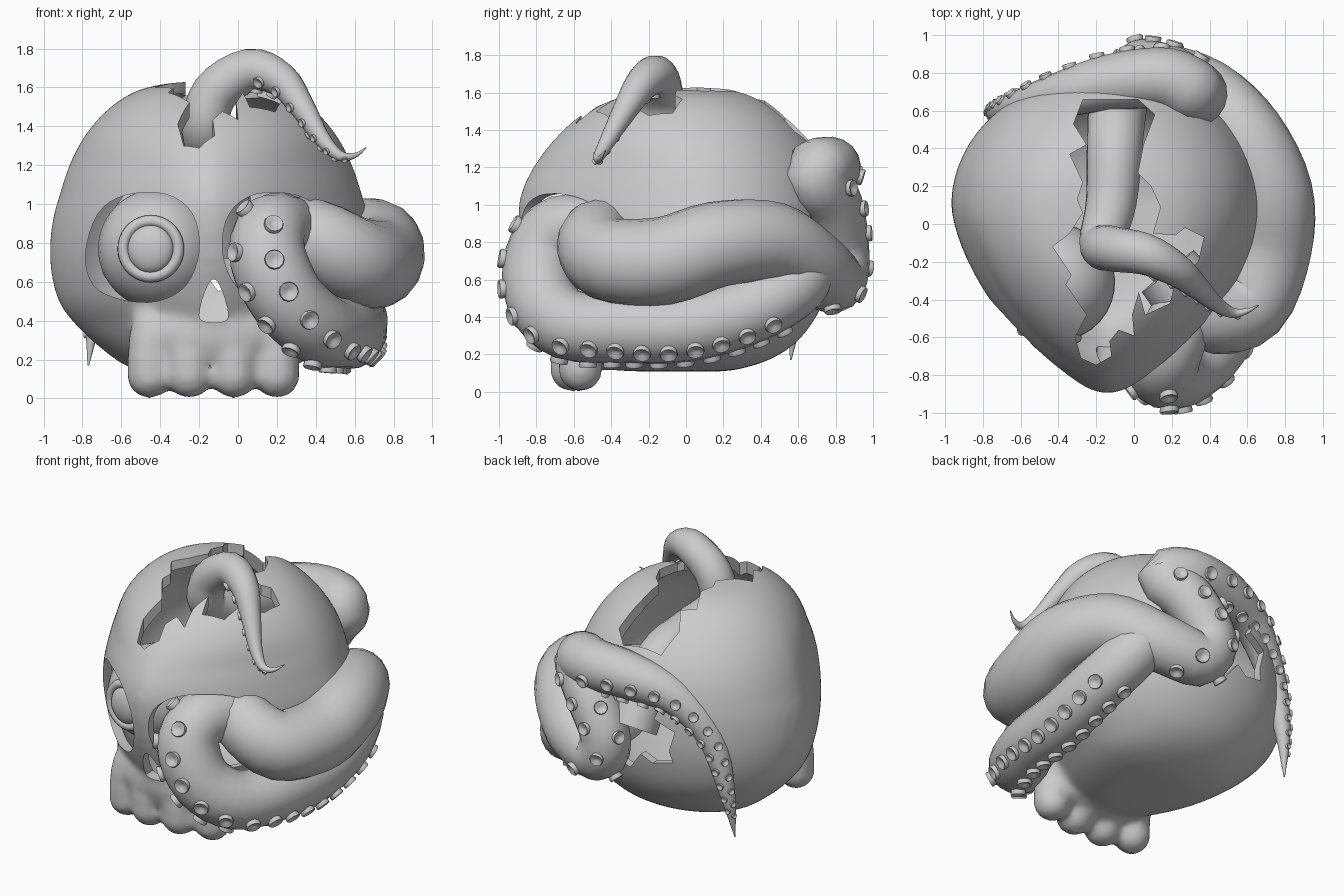
import bpy, bmesh, math
from mathutils import Vector, Matrix

if "Cube" in bpy.data.objects:
    bpy.data.objects.remove(bpy.data.objects["Cube"])

CX = -0.14  # skull centre line


def finish(name, bm, angle=40):
    bmesh.ops.recalc_face_normals(bm, faces=bm.faces[:])
    me = bpy.data.meshes.new(name)
    bm.to_mesh(me)
    bm.free()
    ob = bpy.data.objects.new(name, me)
    bpy.context.collection.objects.link(ob)
    smooth(ob, angle)
    return ob


def smooth(ob, angle=40):
    bpy.ops.object.select_all(action='DESELECT')
    ob.select_set(True)
    bpy.context.view_layer.objects.active = ob
    bpy.ops.object.shade_smooth_by_angle(angle=math.radians(angle))


def modify(ob, kind, **settings):
    m = ob.modifiers.new(kind, kind)
    for k, v in settings.items():
        setattr(m, k, v)
    bpy.context.view_layer.objects.active = ob
    bpy.ops.object.modifier_apply(modifier=m.name)


def cut(ob, cutter):
    cutter.hide_render = True
    modify(ob, 'BOOLEAN', object=cutter, operation='DIFFERENCE', solver='EXACT')
    bpy.data.objects.remove(cutter)


def skin(bm, rings):
    rows = [[bm.verts.new(p) for p in r] for r in rings]
    n = len(rows[0])
    for a, b in zip(rows, rows[1:]):
        for i in range(n):
            bm.faces.new((a[i], a[(i + 1) % n], b[(i + 1) % n], b[i]))
    bm.faces.new(rows[0][::-1])
    bm.faces.new(rows[-1])


def spline(pts, steps, closed=False):
    p = [Vector(q) for q in pts]
    p = [p[-1]] + p + p[:2] if closed else [2 * p[0] - p[1]] + p + [2 * p[-1] - p[-2]]
    out = []
    for a, b, c, d in zip(p, p[1:], p[2:], p[3:]):
        for k in range(steps):
            t = k / steps
            out.append(0.5 * (2 * b + (c - a) * t + (2 * a - 5 * b + 4 * c - d) * t * t
                              + (3 * b - a - 3 * c + d) * t ** 3))
    return out if closed else out + [p[-2]]


def prism(pts, axis, lo, hi):
    bm = bmesh.new()
    place = (lambda u, v, w: (u, v, w)) if axis == 'z' else (lambda u, v, w: (u, w, v))
    skin(bm, [[place(u, v, w) for u, v in pts] for w in (lo, hi)])
    return finish('cutter', bm)


# skull cross-sections: height, half width, front y, back y
SECTIONS = [(.115, .08, -.2, .15), (.125, .25, -.4, .26), (.17, .42, -.55, .42), (.25, .54, -.63, .56),
            (.36, .665, -.7, .66), (.5, .775, -.78, .735), (.7, .82, -.855, .785), (.9, .81, -.89, .795),
            (1.05, .77, -.88, .785), (1.2, .72, -.81, .745), (1.35, .64, -.695, .655), (1.48, .525, -.55, .53),
            (1.57, .39, -.39, .39), (1.61, .24, -.24, .26), (1.625, .08, -.05, .13)]


def skull_shape(bm, inset=0.0):
    rings = []
    for z, hw, yf, yb in spline(SECTIONS, 3):
        n_front = 1.54 + .46 * min(1, max(0, (abs(z - .8) - .4) / .4))
        cy = .1 - .05 * min(1, max(0, (z - 1) / .4))
        ring = []
        for i in range(64):
            a = 2 * math.pi * i / 64
            c, s = math.cos(a), math.sin(a)
            e = 2 / n_front if s < 0 else 1.0
            depth = yb - cy if s > 0 else cy - yf
            x = max(hw - inset, .02) * math.copysign(abs(c) ** e, c)
            y = max(depth - inset, .02) * math.copysign(abs(s) ** e, s)
            ring.append((CX + x, cy + y, .88 + (z - .88) * (1 - inset * 1.3)))
        rings.append(ring)
    skin(bm, rings)


# skull with upper jaw and teeth, fused
bm = bmesh.new()
skull_shape(bm, -.007)
for x, y in ((-.455, -.565), (-.25, -.61), (-.02, -.61), (.2, -.565)):
    for z, r in ((.12, .122), (.2, .122), (.29, .115), (.37, .1)):
        bmesh.ops.create_uvsphere(bm, u_segments=16, v_segments=10, radius=r,
                                  matrix=Matrix.Translation((x, y, z)))
bmesh.ops.create_uvsphere(bm, u_segments=24, v_segments=12, radius=1,
                          matrix=Matrix.Translation((CX + .01, -.5, .33)) @ Matrix.Diagonal((.43, .235, .22, 1)))
skull = finish('skull', bm)
modify(skull, 'REMESH', mode='VOXEL', voxel_size=.024)
modify(skull, 'SMOOTH', factor=.5, iterations=14)

# hollow inside
bm = bmesh.new()
skull_shape(bm, .048)
cut(skull, finish('cutter', bm))

# eye sockets and nose
SOCKET = [(-.785, .74), (-.72, .95), (-.58, 1.045), (-.37, 1.05), (-.235, .95), (-.2, .76),
          (-.27, .58), (-.42, .5), (-.6, .51), (-.74, .58)]
for m in (False, True):
    pts = [(2 * CX - x if m else x, z) for x, z in SOCKET]
    cut(skull, prism(spline(pts, 4, True), 'y', -1.3, -.2))
NOSE = [(-.125, .615), (-.17, .55), (-.2, .43), (-.17, .395), (-.08, .395), (-.05, .43), (-.08, .55)]
cut(skull, prism(spline(NOSE, 3, True), 'y', -1.3, -.5))

# jagged break over the crown
CRACK = [(-.27, .66), (-.32, .53), (-.25, .42), (-.34, .37), (-.27, .22), (-.3, .13), (-.27, .06),
         (-.34, -.05), (-.43, -.12), (-.33, -.27), (-.36, -.32), (-.25, -.48), (-.31, -.6), (-.28, -.71),
         (-.2, -.745), (-.12, -.7), (-.13, -.62), (-.08, -.56), (0, -.59), (-.01, -.48), (.025, -.36),
         (.06, -.48), (.19, -.42), (.22, -.3), (.34, -.2), (.37, -.07), (.27, -.02), (.22, -.06),
         (.1, -.05), (.14, .09), (.09, .2), (.02, .27), (.05, .42), (.11, .58), (.02, .66)]
cut(skull, prism(CRACK, 'z', 1.14, 2))

# jagged break at the back
BACK = [(-.36, 1.08), (-.3, .95), (-.44, .88), (-.4, .74), (-.42, .66), (-.28, .63), (-.2, .68), (-.1, .55),
        (.02, .6), (.12, .48), (.18, .6), (.3, .62), (.26, .8), (.34, .95), (.2, 1.05), (0, 1.0), (-.15, 1.1)]
cut(skull, prism(BACK, 'y', .4, 1.2))
smooth(skull, 35)

# eyeball, iris ring and pupil
EYE = Matrix.Translation((-.41, -.31, .77)) @ Matrix.Rotation(math.radians(-8), 4, 'Z')
bm = bmesh.new()
bmesh.ops.create_uvsphere(bm, u_segments=32, v_segments=20, radius=.31, matrix=EYE)
finish('eyeball', bm)
bm = bmesh.new()
bmesh.ops.create_uvsphere(bm, u_segments=24, v_segments=16, radius=1,
                          matrix=EYE @ Matrix.Translation((0, -.28, 0)) @ Matrix.Diagonal((.12, .06, .125, 1)))
finish('pupil', bm)
bpy.ops.mesh.primitive_torus_add(major_segments=36, minor_segments=10, major_radius=.143, minor_radius=.03)
ring = bpy.context.object
ring.name = 'iris_ring'
ring.matrix_world = EYE @ Matrix.Translation((0, -.275, 0)) @ Matrix.Rotation(math.pi / 2, 4, 'X')
smooth(ring)


def sucker(bm, pos, normal, r):
    rot = normal.to_track_quat('Z', 'Y')
    rings = []
    for pr, ph in ((.85, -.5), (1, .3), (.92, .48), (.75, .45), (.4, .2), (.05, .12)):
        rings.append([pos + rot @ Vector((r * pr * math.cos(k * math.pi / 6),
                                          r * pr * math.sin(k * math.pi / 6), r * ph)) for k in range(12)])
    skin(bm, rings)


def tentacle(name, path, facing, start, end, pitch, steps=4):
    """path: x, y, z, radius; facing(pos) gives the side that bears suckers"""
    fine = spline([Vector(p) for p in path], steps)
    pos = [Vector(p[:3]) for p in fine]
    rad = [max(p[3], .003) for p in fine]
    tan = [(pos[min(i + 1, len(pos) - 1)] - pos[max(i - 1, 0)]).normalized() for i in range(len(pos))]
    u, rings = Vector((.3, .2, 1)), []
    for p, r, t in zip(pos, rad, tan):
        u = (u - t * u.dot(t)).normalized()
        v = t.cross(u)
        rings.append([p + r * (u * math.cos(k * math.pi / 9) + v * math.sin(k * math.pi / 9)) for k in range(18)])
    bm = bmesh.new()
    skin(bm, rings)
    finish(name, bm, 60)
    # two staggered rows of suckers
    bm, gap, side = bmesh.new(), 0, 1
    for i in range(int(start * len(pos)), int(end * len(pos)) - 1):
        seg = (pos[i + 1] - pos[i]).length
        while gap < seg:
            f = gap / seg
            p, r, t = pos[i].lerp(pos[i + 1], f), rad[i] * (1 - f) + rad[i + 1] * f, tan[i].lerp(tan[i + 1], f)
            d = facing(p)
            d = (d - t * d.dot(t) / t.length_squared).normalized()
            d.rotate(Matrix.Rotation(side * math.radians(30), 3, t))
            sucker(bm, p + d * r, d, .012 + .2 * r)
            side = -side
            gap += .03 + pitch * r
        gap -= seg
    finish(name + '_suckers', bm)


# lower tentacle: out of the eye socket, down and back along the side
tentacle('lower_tentacle',
         [(.3, -.4, .86, .17), (.18, -.66, .87, .185), (.155, -.77, .72, .2), (.26, -.77, .5, .195),
          (.42, -.63, .36, .19), (.54, -.35, .34, .185), (.58, 0, .345, .185), (.58, .35, .44, .18),
          (.5, .6, .59, .17), (.36, .68, .78, .13)],
         lambda p: p - Vector((.43, 0, .85)), .16, .86, .18)

# side tentacle: out of the socket, around the right, folded at the back, tip to the left
tentacle('side_tentacle',
         [(.18, -.25, .85, .18), (.38, -.47, .83, .2), (.6, -.42, .71, .225), (.71, -.12, .7, .235),
          (.715, .17, .79, .23), (.58, .47, .8, .215), (.38, .69, .67, .19), (.12, .79, .6, .175),
          (.05, .82, .76, .16), (.19, .78, 1.0, .165), (.32, .69, 1.16, .175), (.17, .77, 1.2, .165),
          (-.12, .75, 1.18, .15), (-.4, .68, 1.09, .12), (-.62, .61, .84, .09), (-.73, .59, .48, .052),
          (-.77, .56, .17, .004)],
         lambda p: Vector((-1, 1, -1)), .4, .98, .3)

# crown tentacle: up through the broken top
tentacle('crown_tentacle',
         [(-.08, .7, .8, .16), (-.1, .45, 1.18, .15), (-.12, .12, 1.28, .135), (-.17, -.1, 1.38, .12),
          (-.12, -.13, 1.57, .12), (.06, -.16, 1.69, .11), (.22, -.24, 1.64, .09), (.33, -.33, 1.5, .065),
          (.43, -.42, 1.34, .043), (.52, -.47, 1.25, .028), (.6, -.46, 1.25, .014), (.66, -.43, 1.29, .003)],
         lambda p: Vector((-.4, -.45, -1)), .47, .9, .4)
